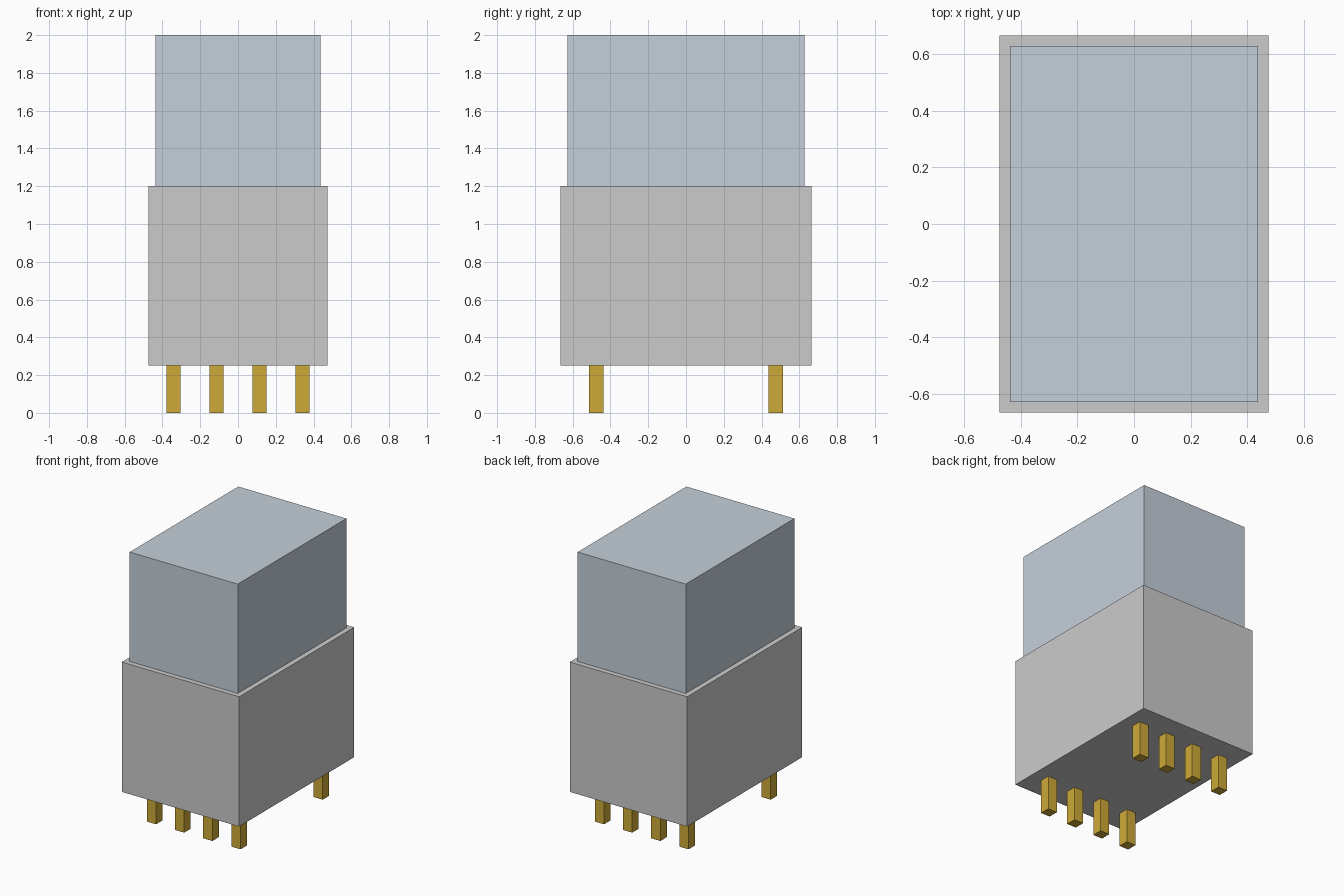
import bpy

if "Cube" in bpy.data.objects:
    bpy.data.objects.remove(bpy.data.objects["Cube"])


def material(name, rgb):
    mat = bpy.data.materials.new(name)
    mat.diffuse_color = (*rgb, 1.0)
    mat.use_nodes = True
    mat.node_tree.nodes["Principled BSDF"].inputs["Base Color"].default_value = mat.diffuse_color
    return mat


def box(name, x, y, z0, z1, width, depth, mat=None):
    """Box centred on (x, y), spanning z0 to z1."""
    bpy.ops.mesh.primitive_cube_add(size=1, location=(x, y, (z0 + z1) / 2))
    obj = bpy.context.object
    obj.name = name
    obj.scale = (width, depth, z1 - z0)
    bpy.ops.object.transform_apply(location=False, rotation=False, scale=True)
    if mat:
        obj.data.materials.append(mat)
    return obj


cap_blue = material("cap_blue_grey", (0.56, 0.63, 0.70))
pin_gold = material("pin_gold", (0.62, 0.40, 0.04))

# Lower housing
box("housing", 0, 0, 0.25, 1.2, 0.95, 1.33)

# Narrower upper cap
box("cap", 0, 0, 1.2, 2.0, 0.875, 1.255, cap_blue)

# Two rows of four square pins
PIN = 0.075
PITCH = 0.228
for row, y in (("front", -0.475), ("back", 0.475)):
    for i in range(4):
        box(f"{row}_pin_{i + 1}", (i - 1.5) * PITCH, y, 0, 0.25, PIN, PIN, pin_gold)
